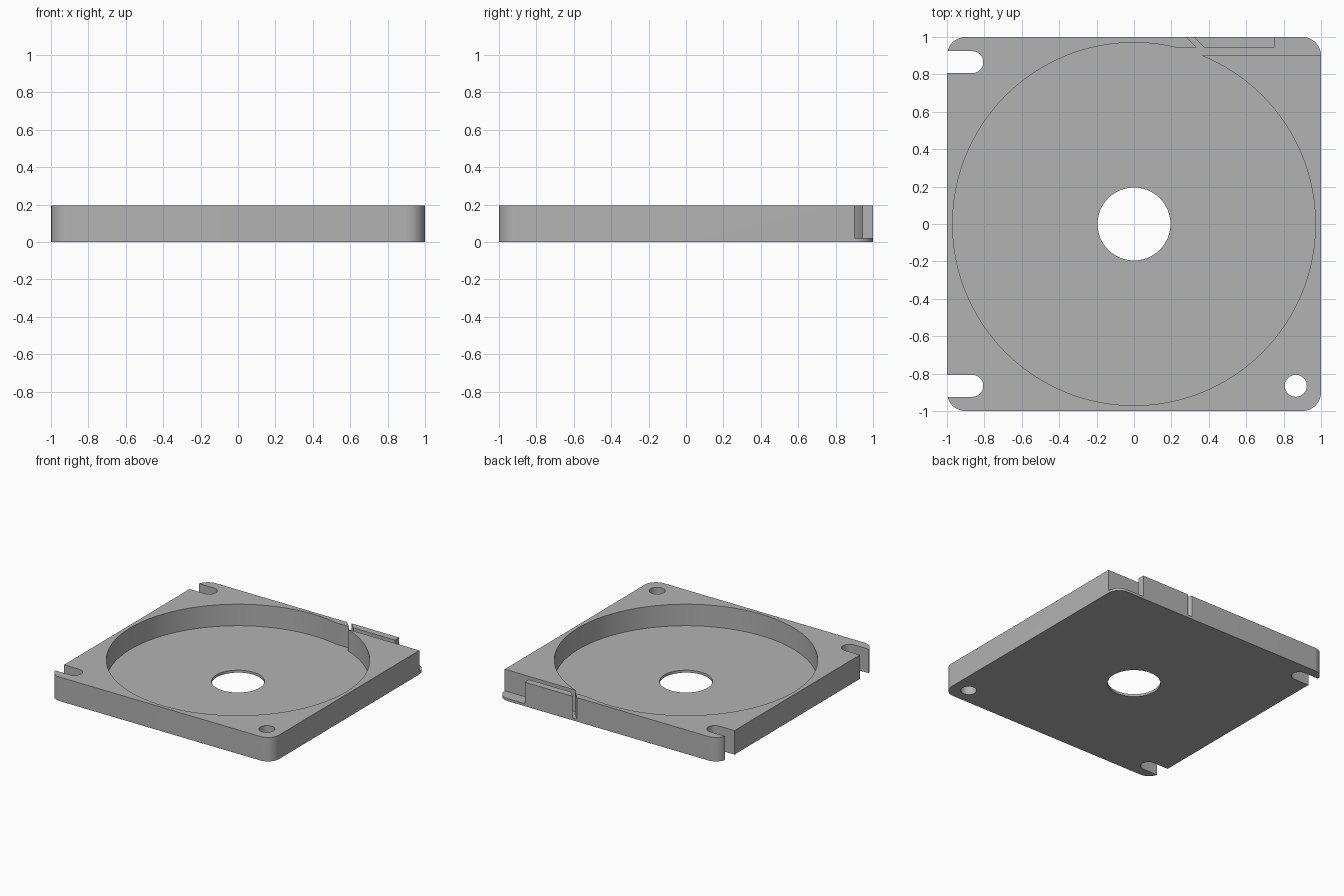
import bpy
import bmesh
from math import cos, sin, radians

cube = bpy.data.objects.get("Cube")
if cube:
    bpy.data.objects.remove(cube, do_unlink=True)

HEIGHT = 0.195
FLOOR = 0.02
POCKET_R = 0.97
BORE_R = 0.195
CORNER_R = 0.1
MOUNT = 0.865      # distance of the mounting holes from the centre lines
MOUNT_R = 0.059

grey = bpy.data.materials.new("plain grey")
grey.use_nodes = True
colour = (0.45, 0.45, 0.45, 1)
grey.diffuse_color = colour
grey.node_tree.nodes["Principled BSDF"].inputs["Base Color"].default_value = colour


def arc(cx, cy, r, start, end, steps):
    angles = [radians(start + (end - start) * i / steps) for i in range(steps + 1)]
    return [(cx + r * cos(a), cy + r * sin(a)) for a in angles]


def circle(cx, cy, r, steps):
    return arc(cx, cy, r, 0, 360, steps)[:-1]


def prism(name, outline, bottom, top):
    """Extrude a counter-clockwise outline upward."""
    bm = bmesh.new()
    base = bm.faces.new([bm.verts.new((x, y, bottom)) for x, y in outline])
    result = bmesh.ops.extrude_face_region(bm, geom=[base])
    verts = [g for g in result["geom"] if isinstance(g, bmesh.types.BMVert)]
    bmesh.ops.translate(bm, verts=verts, vec=(0, 0, top - bottom))
    bmesh.ops.recalc_face_normals(bm, faces=bm.faces)
    mesh = bpy.data.meshes.new(name)
    bm.to_mesh(mesh)
    bm.free()
    mesh.materials.append(grey)
    obj = bpy.data.objects.new(name, mesh)
    bpy.context.collection.objects.link(obj)
    return obj


# Rounded square tray body
c = 1 - CORNER_R
outline = []
for i, (sx, sy) in enumerate([(1, 1), (-1, 1), (-1, -1), (1, -1)]):
    outline += arc(c * sx, c * sy, CORNER_R, 90 * i, 90 * i + 90, 12)
tray = prism("tray", outline, 0, HEIGHT)

# Round pocket, centre bore and round mounting hole
cutters = [
    prism("pocket_cutter", circle(0, 0, POCKET_R, 128), FLOOR, 0.5),
    prism("bore_cutter", circle(0, 0, BORE_R, 64), -0.5, 0.5),
    prism("mount_hole_cutter", circle(MOUNT, -MOUNT, MOUNT_R, 32), -0.5, 0.5),
]

# Open mounting slots
for side, y in (("front", -MOUNT), ("back", MOUNT)):
    slot = arc(-MOUNT, y, MOUNT_R, -90, 90, 20)
    slot += [(-1.2, y + MOUNT_R), (-1.2, y - MOUNT_R)]
    cutters.append(prism(side + "_slot_cutter", slot, -0.5, 0.5))

# Cable channel behind a thin back lip, with a slanted slit and an open corner
channel = [(0.2, 0.9), (1.2, 0.9), (1.2, 1.1), (0.75, 1.1), (0.75, 0.945),
           (0.375, 0.945), (0.22, 1.1), (0.18, 1.1), (0.335, 0.945), (0.2, 0.945)]
cutters.append(prism("channel_cutter", channel, FLOOR, 0.5))

# Cut the tray, then drop the cutters
for cutter in cutters:
    cutter.hide_render = True
    mod = tray.modifiers.new(cutter.name, "BOOLEAN")
    mod.operation = "DIFFERENCE"
    mod.solver = "EXACT"
    mod.object = cutter

bpy.context.view_layer.update()
bpy.ops.object.select_all(action="DESELECT")
tray.select_set(True)
bpy.context.view_layer.objects.active = tray
for cutter in cutters:
    bpy.ops.object.modifier_apply(modifier=cutter.name)
for cutter in cutters:
    bpy.data.objects.remove(cutter, do_unlink=True)
bpy.ops.object.shade_smooth_by_angle(angle=radians(30))
